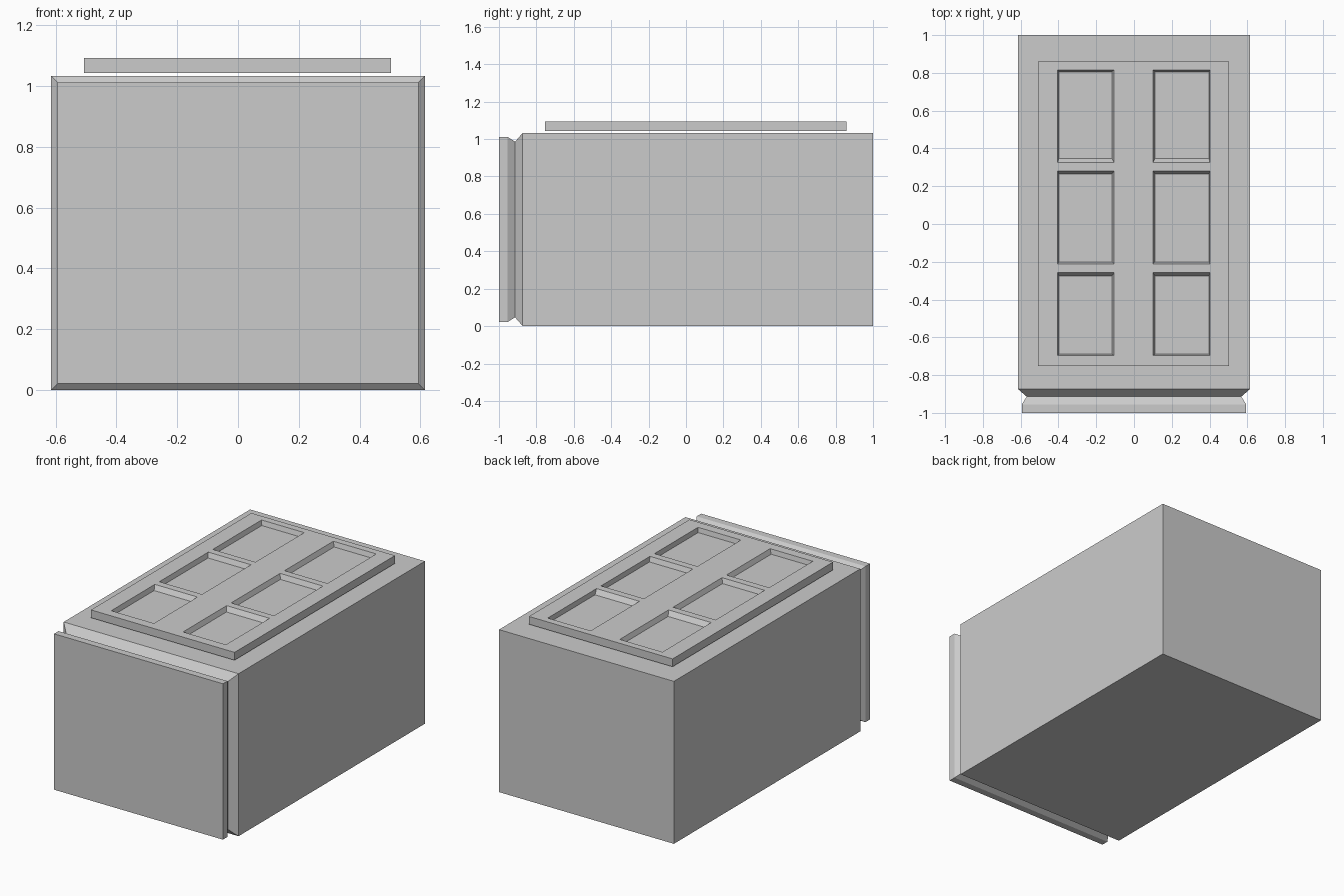
import bpy, bmesh

if "Cube" in bpy.data.objects:
    bpy.data.objects.remove(bpy.data.objects["Cube"])


def make_object(name, bm):
    bmesh.ops.recalc_face_normals(bm, faces=bm.faces)
    mesh = bpy.data.meshes.new(name)
    bm.to_mesh(mesh)
    bm.free()
    ob = bpy.data.objects.new(name, mesh)
    bpy.context.collection.objects.link(ob)
    return ob


def loft(bm, rings):
    """Bridge successive loops of points and cap both ends."""
    loops = [[bm.verts.new(p) for p in ring] for ring in rings]
    for a, b in zip(loops, loops[1:]):
        for i in range(len(a)):
            j = (i + 1) % len(a)
            bm.faces.new((a[i], a[j], b[j], b[i]))
    bm.faces.new(loops[0])
    bm.faces.new(loops[-1])


# Cabinet body: rectangular rings along y, with a V groove behind the front slab
half_w, height = 0.615, 1.033
stations = [(1.0, 0.0), (-0.873, 0.0), (-0.914, 0.047), (-0.955, 0.021), (-1.0, 0.021)]
rings = []
for y, inset in stations:
    w, lo, hi = half_w - inset, inset, height - inset
    rings.append([(-w, y, lo), (w, y, lo), (w, y, hi), (-w, y, hi)])
bm = bmesh.new()
loft(bm, rings)
make_object("cabinet_body", bm)

# Lid panel: slab floating just above the body, with six sloped-wall recesses
z_bottom, z_top, z_floor = 1.043, 1.093, 1.063
xs = [-0.507, -0.405, -0.105, 0.100, 0.402, 0.503]
ys = [-0.753, -0.695, -0.257, -0.212, 0.280, 0.325, 0.815, 0.859]
# wall run at the low and high edge of each recess, by column and by row
x_slope = {1: (0.008, 0.012), 3: (0.012, 0.005)}
y_slope = {1: (0.006, 0.019), 3: (0.012, 0.014), 5: (0.022, 0.009)}

bm = bmesh.new()
grid = [[bm.verts.new((x, y, z_top)) for y in ys] for x in xs]
for i in range(len(xs) - 1):
    for j in range(len(ys) - 1):
        rim = [grid[i][j], grid[i + 1][j], grid[i + 1][j + 1], grid[i][j + 1]]
        if i in x_slope and j in y_slope:
            x0, x1 = xs[i] + x_slope[i][0], xs[i + 1] - x_slope[i][1]
            y0, y1 = ys[j] + y_slope[j][0], ys[j + 1] - y_slope[j][1]
            floor = [bm.verts.new((x, y, z_floor))
                     for x, y in ((x0, y0), (x1, y0), (x1, y1), (x0, y1))]
            for k in range(4):
                n = (k + 1) % 4
                bm.faces.new((rim[k], rim[n], floor[n], floor[k]))
            bm.faces.new(floor)
        else:
            bm.faces.new(rim)

# Outer sides and underside of the panel
edge = ([col[0] for col in grid] + grid[-1][1:]
        + [col[-1] for col in grid[-2::-1]] + grid[0][-2:0:-1])
under = [bm.verts.new((v.co.x, v.co.y, z_bottom)) for v in edge]
for k in range(len(edge)):
    n = (k + 1) % len(edge)
    bm.faces.new((edge[k], edge[n], under[n], under[k]))
bm.faces.new(under)
# Merge the coplanar strips into clean flat faces
bmesh.ops.recalc_face_normals(bm, faces=bm.faces)
make_object("lid_panel", bm)
